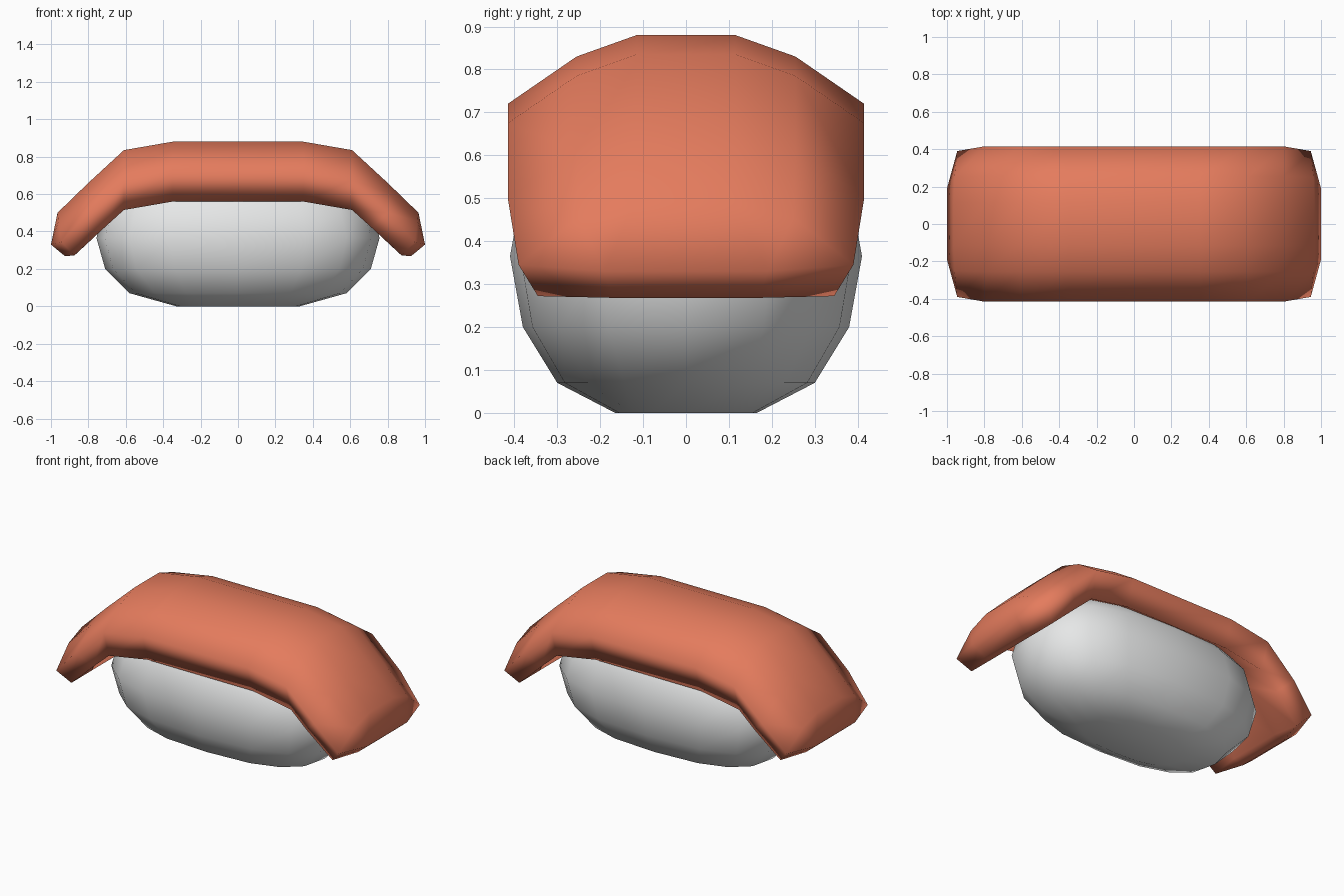
import bpy, bmesh, math

if "Cube" in bpy.data.objects:
    bpy.data.objects.remove(bpy.data.objects["Cube"])


def material(name, rgb):
    m = bpy.data.materials.new(name)
    m.diffuse_color = (*rgb, 1)
    m.use_nodes = True
    m.node_tree.nodes["Principled BSDF"].inputs["Base Color"].default_value = m.diffuse_color
    return m


def finish(bm, name, mat):
    bmesh.ops.recalc_face_normals(bm, faces=bm.faces)
    for f in bm.faces:
        f.smooth = True
    me = bpy.data.meshes.new(name)
    bm.to_mesh(me)
    bm.free()
    me.materials.append(mat)
    ob = bpy.data.objects.new(name, me)
    bpy.context.collection.objects.link(ob)
    return ob


def bridge(bm, a, b):
    n = len(a)
    for i in range(n):
        bm.faces.new((a[i], a[(i + 1) % n], b[(i + 1) % n], b[i]))


# Rice block: stacked rounded rings (z, half length, half depth)
bm = bmesh.new()
levels = [(0, .33, .165), (.07, .58, .30), (.2, .71, .38), (.365, .757, .41),
          (.53, .71, .38), (.65, .58, .29), (.70, .33, .165)]
N, P = 16, 2 / 2.6
rings = []
for z, rx, ry in levels:
    ring = []
    for i in range(N):
        t = 2 * math.pi * i / N
        c, s = math.cos(t), math.sin(t)
        ring.append(bm.verts.new((rx * math.copysign(abs(c) ** P, c),
                                  ry * math.copysign(abs(s) ** P, s), z)))
    rings.append(ring)
for a, b in zip(rings, rings[1:]):
    bridge(bm, a, b)
bm.faces.new(rings[0])
bm.faces.new(rings[-1])
finish(bm, "rice_block", material("rice white", (.80, .81, .81)))

# Fish slice: arched cross-section draped along x
# half sections from top centre round to underside, as (x, y, z)
bm = bmesh.new()
half = []
for xt, zt, xl, zl in [(.35, .88, .35, .56), (.61, .835, .61, .515), (.80, .66, .715, .42)]:
    half.append([(xt, .115, zt), (xt, .255, zt - .05), (xt, .415, zt - .16),
                 (xl, .365, zl), (xl, .115, zl + .14)])
half.append([(.965, .115, .50), (.96, .25, .455), (.945, .39, .345),
             (.875, .345, .272), (.86, .17, .285)])


def ring_at(sec, sx):
    pts = sec + [(x, -y, z) for x, y, z in reversed(sec)]
    return [bm.verts.new((sx * x, y, z)) for x, y, z in pts]


left = [ring_at(s, -1) for s in reversed(half)]
right = [ring_at(s, 1) for s in half]
allr = left + right
for a, b in zip(allr, allr[1:]):
    bridge(bm, a, b)

# Blunt tips closing both ends
for sx, r in ((-1, left[0]), (1, right[-1])):
    T = [bm.verts.new((sx * 1.0, y, .33)) for y in (.19, -.19)]
    B = [bm.verts.new((sx * .925, y, .268)) for y in (.17, -.17)]
    for k, o in ((0, r[:5]), (1, r[:4:-1])):
        bm.faces.new((o[0], o[1], T[k]))
        bm.faces.new((o[1], o[2], T[k]))
        bm.faces.new((o[2], o[3], B[k], T[k]))
        bm.faces.new((o[3], o[4], B[k]))
    bm.faces.new((r[0], r[9], T[1], T[0]))
    bm.faces.new((T[0], T[1], B[1], B[0]))
    bm.faces.new((B[0], B[1], r[5], r[4]))
finish(bm, "fish_slice", material("salmon orange", (.78, .20, .11)))
